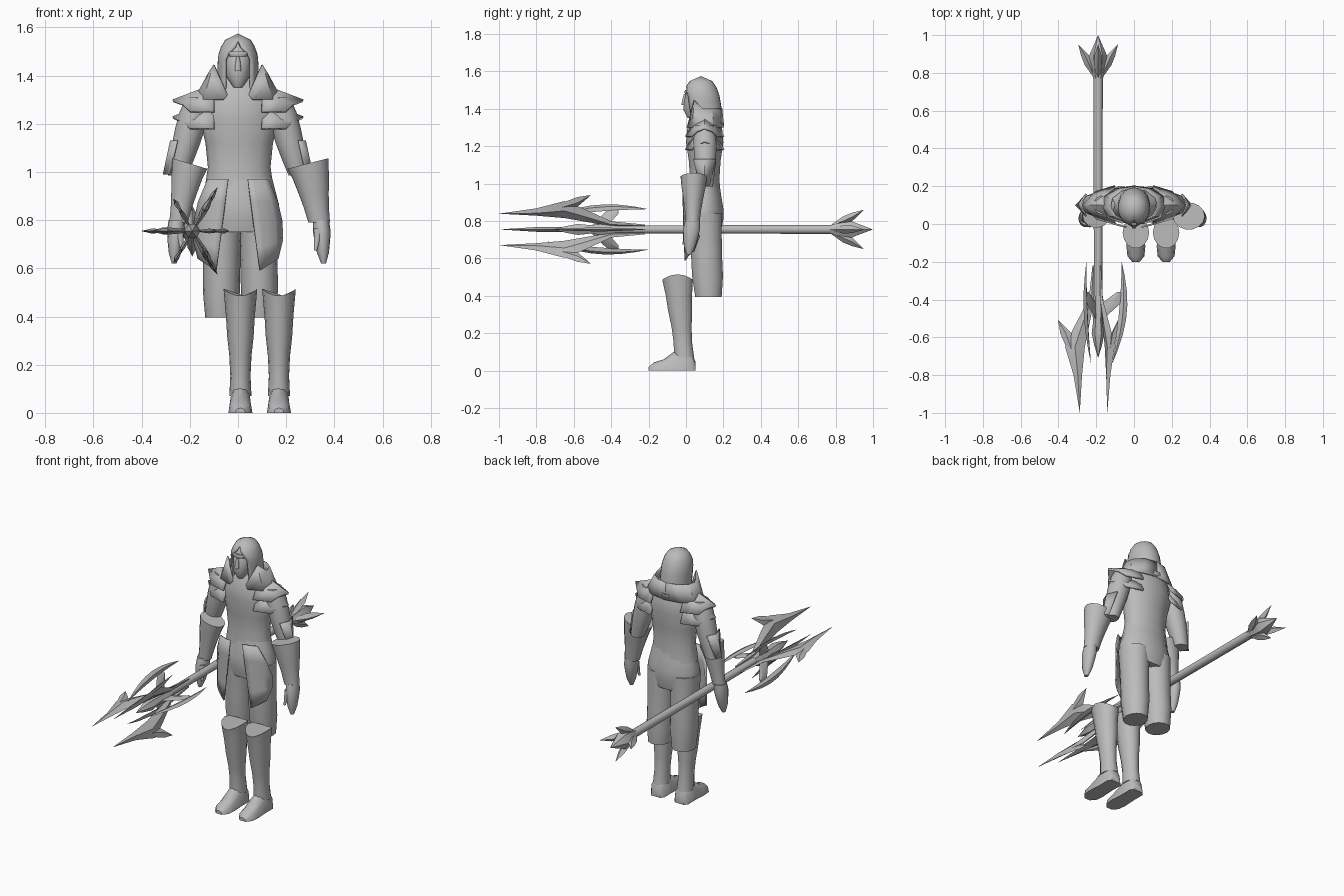
import bpy, bmesh, math
from mathutils import Vector

cube = bpy.data.objects.get("Cube")
if cube:
    bpy.data.objects.remove(cube)

tone = (.5, .5, .5, 1)
grey = bpy.data.materials.new("plain grey")
grey.use_nodes = True
grey.diffuse_color = tone
grey.node_tree.nodes["Principled BSDF"].inputs["Base Color"].default_value = tone

STAFF = Vector((-.19, 0, .755))


def skin(name, rows, closed=True, thickness=0, angle=45):
    """Join rows of points into a surface; closed rows make a capped tube."""
    bm = bmesh.new()
    grid = [[bm.verts.new(point) for point in row] for row in rows]
    count = len(grid[0])
    for lower, upper in zip(grid, grid[1:]):
        for i in range(count if closed else count - 1):
            j = (i + 1) % count
            bm.faces.new((lower[i], lower[j], upper[j], upper[i]))
    if closed:
        bm.faces.new(grid[0])
        bm.faces.new(grid[-1])
    bmesh.ops.remove_doubles(bm, verts=bm.verts, dist=.0005)
    bmesh.ops.recalc_face_normals(bm, faces=bm.faces)
    mesh = bpy.data.meshes.new(name)
    bm.to_mesh(mesh)
    bm.free()
    mesh.materials.append(grey)
    part = bpy.data.objects.new(name, mesh)
    bpy.context.collection.objects.link(part)
    if thickness:
        solid = part.modifiers.new("thickness", "SOLIDIFY")
        solid.thickness = thickness
        solid.offset = 0
    bpy.ops.object.select_all(action="DESELECT")
    part.select_set(True)
    bpy.context.view_layer.objects.active = part
    bpy.ops.object.shade_smooth_by_angle(angle=math.radians(angle))


def limb(name, low, high, widths, depth=1, side=1, shift=0, crown=0, tilt=0):
    """Stack level ovals evenly from low to high; crown and tilt shape the top rim."""
    low, high = Vector(low), Vector(high)
    last, count = len(widths) - 1, 14
    rows = []
    for level, width in enumerate(widths):
        centre = low.lerp(high, level / last)
        row = []
        for i in range(count):
            c = math.cos(math.tau * i / count)
            s = math.sin(math.tau * i / count)
            rise = crown * c * c + tilt * c if level == last else 0
            row.append((shift + side * (centre.x + width * c),
                        centre.y + width * depth * s, centre.z + rise))
        rows.append(row)
    skin(name, rows)


def plate(name, rows, side, thickness=.008):
    """Armour or cloth sheet, mirrored by side."""
    mirrored = [[(side * x, y, z) for x, y, z in row] for row in rows]
    skin(name, mirrored, closed=False, thickness=thickness, angle=35)


# Torso and hips
limb("torso", (0, .1, .92), (0, .1, 1.42), (.145, .13, .14, .165, .15, .05), depth=.62, shift=.005)
limb("hips", (0, .1, .75), (0, .1, .98), (.14, .16, .16, .145, .13), depth=.64, shift=.01)

# Face with nose and brow
limb("face", (0, .03, 1.35), (0, .085, 1.54), (.018, .05, .056, .06, .045), depth=1.2)
limb("nose", (0, -.012, 1.42), (0, -.005, 1.48), (.013, .011, .006))
limb("brow", (0, .012, 1.48), (0, .015, 1.5), (.035, .045, .04), depth=.5)

# Long hair: a dome that opens around the face and drifts back as it falls
hair, strands = [], 20
for level in range(11):
    drop = .026 * level
    dome = math.sqrt(1 - max(0, 1 - drop / .12) ** 2)
    opening = min(40, max(0, drop - .04) * 800)
    row = []
    for i in range(strands + 1):
        a = math.radians(opening - 90 + (360 - 2 * opening) * i / strands)
        row.append((.08 * dome * math.cos(a),
                    .08 + .15 * max(0, drop - .08) + .092 * dome * math.sin(a), 1.57 - drop))
    hair.append(row)
skin("hair", hair, closed=False, thickness=.01, angle=60)


def coat_tail(label, side):
    rows = []
    for level in range(5):
        t = level / 4
        inner = .04 + .05 * t
        outer = .125 + .19 * t - .15 * t * t
        row = []
        for i in range(5):
            x = inner + (outer - inner) * i / 4
            wrap = math.sqrt(1 - (x / .19) ** 2)
            row.append((x, .1 - .118 * wrap, .97 - .38 * t + .05 * t * t * i / 4))
        rows.append(row)
    plate(label + "_coat_tail", rows, side)


def collar(label, side):
    rows = []
    for t in (0, .5, 1):
        row = []
        for i, height in enumerate((.02, .145, .1, .1, .1, .1)):
            a = math.radians(32 * i - 70)
            row.append((.18 * math.cos(a) * (1 - .3 * t),
                        .1 + .1 * math.sin(a) * (1 - .1 * t), 1.3 + height * t))
        rows.append(row)
    plate(label + "_collar", rows, side)


def shoulder_plate(label, side, lower):
    rows = []
    for u in (-1, -.6, 0, .6, 1):
        arch = 1 - u * u
        rows.append([(.1 + c * (.1 + .07 * arch * arch), .1 + u * (.1 - .03 * c),
                      1.25 - lower + arch * (.11 - .065 * c)) for c in (0, .5, 1)])
    plate(label + "_shoulder_plate", rows, side, thickness=.012)


def elbow_guard(label, side):
    rows = [[(.278 + .03 * t - .025 * abs(u), .1 + u * .06 * (1 - .6 * t), 1.13 - .14 * t)
             for u in (-1, 0, 1)] for t in (0, .5, 1)]
    plate(label + "_elbow_guard", rows, side)


def foot(label, x):
    rows = []
    for y, width, height in ((.05, .03, .05), (.03, .046, .1), (-.04, .045, .12),
                             (-.12, .05, .06), (-.17, .045, .045), (-.2, .02, .02)):
        arch = [math.pi * i / 6 for i in range(7)]
        rows.append([(x + width * math.cos(a), y, height * abs(math.sin(a)) ** .7)
                     for a in arch])
    skin(label + "_foot", rows)


for label, side in (("left", 1), ("right", -1)):
    # Trouser leg and coat
    limb(label + "_trouser_leg", (.08, .12, .395), (.075, .1, .84),
         (.066, .077, .077, .08, .085), depth=1.1, side=side, shift=.01)
    coat_tail(label, side)
    collar(label, side)
    shoulder_plate(label + "_upper", side, lower=0)
    shoulder_plate(label + "_lower", side, lower=.07)

    # Boots stand forward of the trousers
    boot = .09 + side * .08
    limb(label + "_boot_shaft", (0, -.01, .07), (0, -.045, .485),
         (.046, .042, .046, .055, .06, .07), depth=1.2, shift=boot, crown=.03)
    foot(label, boot)

    # Arm
    limb(label + "_upper_arm", (.25, .105, .985), (.165, .1, 1.31),
         (.04, .05, .058, .062, .062, .05), side=side)
    elbow_guard(label, side)

    # Bracer, hand and thumb; the right ones sit closer in, on the staff
    reach, slim = (0, 1) if side > 0 else (.09, .85)
    limb(label + "_bracer", (.337, .035, .79), (.29, .042, 1.035),
         [slim * width for width in (.045, .052, .063, .076, .085)],
         depth=.85, side=side, shift=reach, tilt=.022)
    limb(label + "_hand", (.355, .015, .62), (.345, .035, .8),
         (.01, .025, .032, .037, .033), depth=1.25, side=side, shift=reach)
    limb(label + "_thumb", (.322, -.012, .675), (.335, .005, .765),
         (.006, .013, .02), side=side, shift=reach)


def turned(name, start, end, radii, sides):
    """Staff part turned around its long axis, with evenly spaced radii."""
    rows = []
    for step, radius in enumerate(radii):
        y = start + (end - start) * step / (len(radii) - 1)
        turns = [math.tau * i / sides for i in range(sides)]
        rows.append([STAFF + Vector((radius * math.cos(a), y, radius * math.sin(a)))
                     for a in turns])
    skin(name, rows)


def blade(name, stations, degrees, thickness):
    """Ridged blade standing out from the staff; stations are (y, inner, outer)."""
    a = math.radians(degrees)
    out = Vector((math.cos(a), 0, math.sin(a)))
    across = Vector((-math.sin(a), 0, math.cos(a)))
    rows = []
    for y, inner, outer in stations:
        axis = STAFF + Vector((0, y, 0))
        middle = axis + out * (inner + outer) / 2
        ridge = across * thickness * min(1, (outer - inner) / .05)
        rows.append((axis + out * outer, middle + ridge, axis + out * inner, middle - ridge))
    skin(name, rows, angle=30)


# Staff
turned("staff_shaft", -.5, .8, (.022, .025), sides=10)
turned("staff_head_core", -.71, -.38, (0, .02, .034, .026, .034, .025), sides=6)
turned("staff_tail_crystal", .77, 1, (.026, .04, .05, .025, 0), sides=6)

# Three long barbed blades alternate with three crescents
crescent = []
for i in range(8):
    t = i / 7
    bow = math.sin(math.pi * t)
    outer = .125 + .04 * bow - .05 * t * t
    crescent.append((-.2 - .54 * t, outer - .042 * bow, outer))
for k in range(3):
    turn = 60 + 120 * k
    blade(f"long_blade_{k}", (
        (-1, .097, .097), (-.8, .085, .13), (-.65, .07, .175), (-.55, .05, .13),
        (-.4, .02, .05), (-.22, .02, .03)), turn, .014)
    blade(f"blade_barb_{k}", ((-.66, .12, .165), (-.58, .14, .2), (-.51, .21, .212)), turn, .01)
    blade(f"crescent_{k}", crescent, turn + 60, .012)
    blade(f"crescent_strut_{k}", ((-.5, .015, .03), (-.42, .02, .12), (-.36, .1, .125)),
          turn + 60, .01)

# Four prongs around the tail crystal
for k in range(4):
    blade(f"tail_prong_{k}", ((.77, .01, .02), (.84, .02, .07), (.89, .045, .09),
                              (.95, .104, .105)), 90 * k, .022)
